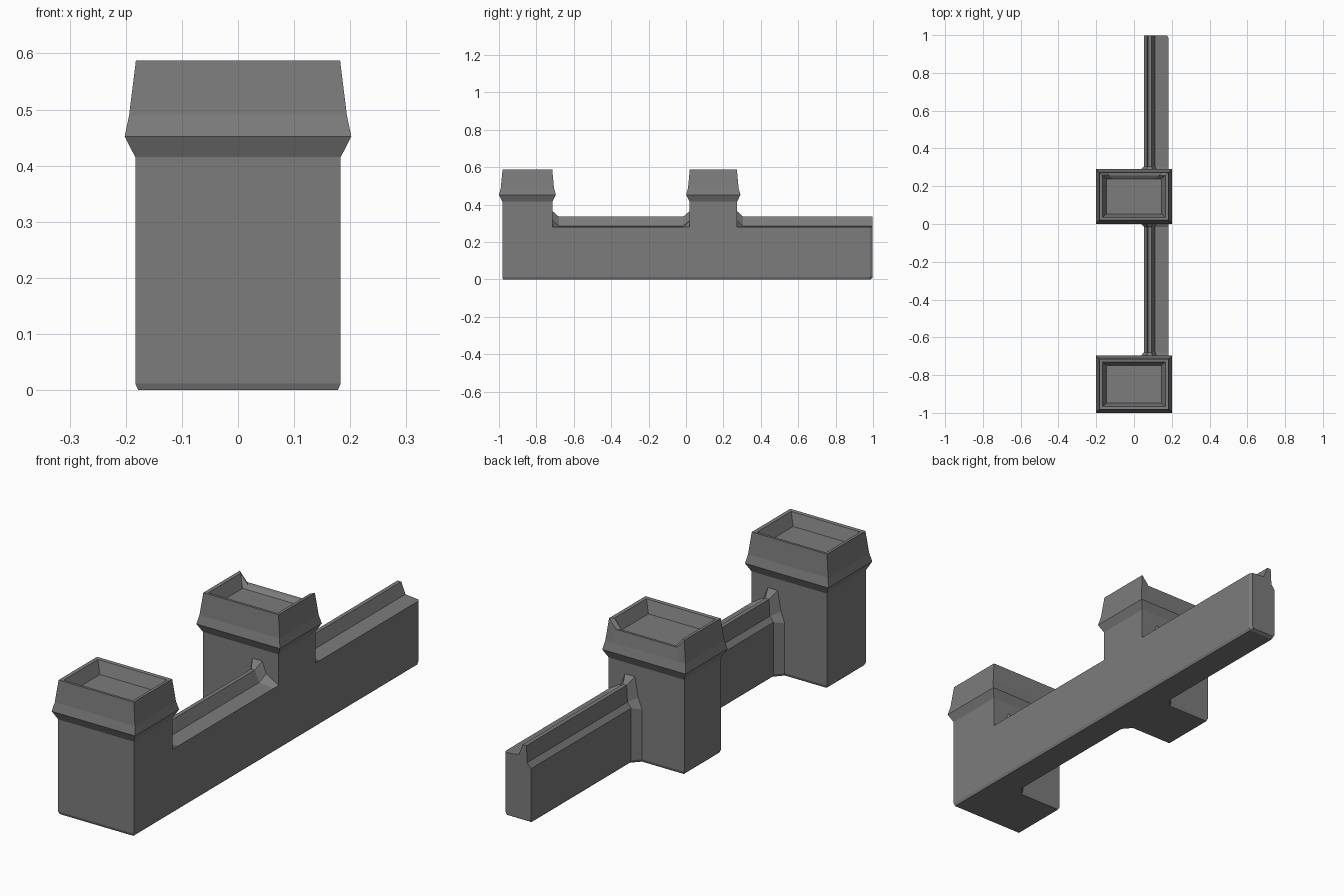
import bpy, bmesh

if "Cube" in bpy.data.objects:
    bpy.data.objects.remove(bpy.data.objects["Cube"])

# Dark grey stone
stone = bpy.data.materials.new("dark_stone")
stone.diffuse_color = (0.2, 0.2, 0.2, 1)
stone.use_nodes = True
stone.node_tree.nodes["Principled BSDF"].inputs["Base Color"].default_value = stone.diffuse_color


def loft(name, rings):
    """Skin a list of equal-length closed rings and cap both ends."""
    bm = bmesh.new()
    vs = [[bm.verts.new(p) for p in r] for r in rings]
    n = len(rings[0])
    for a, b in zip(vs, vs[1:]):
        for i in range(n):
            j = (i + 1) % n
            bm.faces.new((a[i], a[j], b[j], b[i]))
    bm.faces.new(vs[0])
    bm.faces.new(vs[-1])
    bmesh.ops.recalc_face_normals(bm, faces=bm.faces)
    me = bpy.data.meshes.new(name)
    bm.to_mesh(me)
    bm.free()
    me.materials.append(stone)
    ob = bpy.data.objects.new(name, me)
    bpy.context.collection.objects.link(ob)
    return ob


def tower(name, yc, hy, back_drop):
    """Rectangular shaft, flared cornice, tapered parapet and sunken roof."""
    def ring(hx, dy, z, drop=0.0):
        h = hy + dy
        k = hx - 0.035
        return [(-hx, yc - h, z), (hx, yc - h, z),
                (hx, yc + h, z), (k, yc + h, z - drop),
                (-k, yc + h, z - drop), (-hx, yc + h, z)]
    return loft(name, [
        ring(0.178, -0.004, 0.0),
        ring(0.183, 0.0, 0.012),
        ring(0.183, 0.0, 0.415),
        ring(0.202, 0.018, 0.452),
        ring(0.194, 0.008, 0.49),
        ring(0.182, -0.001, 0.587, back_drop),
        ring(0.167, -0.016, 0.585, back_drop),
        ring(0.145, -0.034, 0.532),
    ])


# Two watch towers
tower("front_tower", -0.848, 0.134, 0.0)
tower("middle_tower", 0.146, 0.127, 0.04)


def wall(name, sections):
    """Walkway wall with a parapet on its inner side.
    Each section: y, flare at the tower joint, inset of the end edge."""
    def prof(y, f, c):
        return [(0.178 - c, y, c), (0.183 - c, y, 0.012 + c),
                (0.183 - c, y, 0.279), (0.112 + f * 0.4, y, 0.285 + f),
                (0.092 + f * 0.4, y, 0.335 + f), (0.074 - f * 0.6, y, 0.335 + f),
                (0.070 - f, y, 0.262 + f * 0.5), (0.052 - f, y, 0.240 - f * 0.3),
                (0.052 - f, y, 0.012 + c), (0.058 - f, y, c)]
    return loft(name, [prof(*s) for s in sections])


# Curtain wall between the towers and beyond the middle tower
wall("front_wall", [(-0.73, 0.03, 0), (-0.714, 0.03, 0), (-0.68, 0.0, 0),
                    (-0.015, 0.0, 0), (0.02, 0.03, 0), (0.04, 0.03, 0)])
wall("back_wall", [(0.25, 0.03, 0), (0.273, 0.03, 0), (0.305, 0.0, 0),
                   (0.985, 0.0, 0), (0.998, 0.0, 0.008)])
